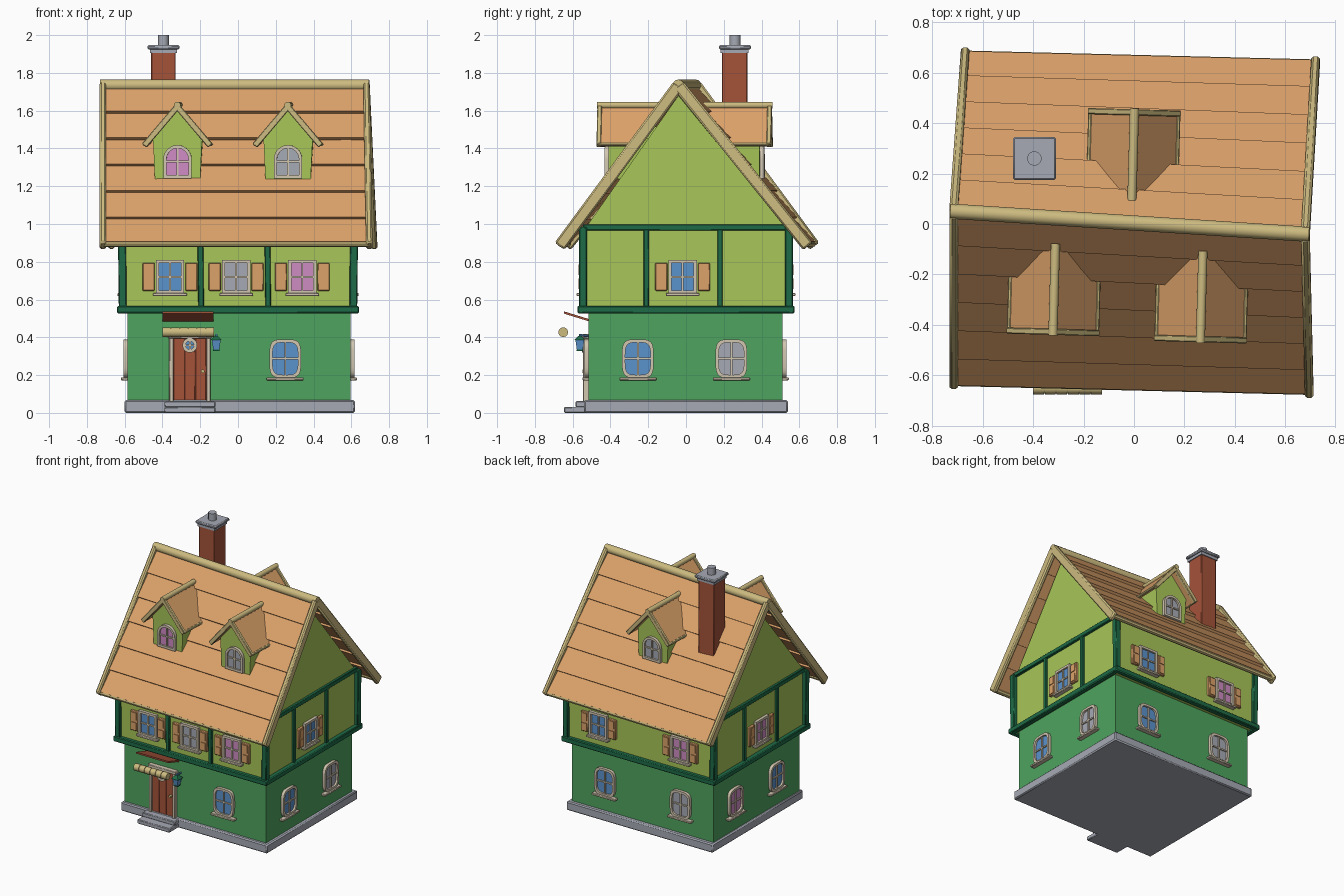
import bpy, bmesh
from math import pi, cos, sin, radians, copysign
from mathutils import Vector, Matrix

if "Cube" in bpy.data.objects:
    bpy.data.objects.remove(bpy.data.objects["Cube"])

made = []
IDENT = Matrix()


def paint(name, hexa):
    lin = []
    for i in (0, 2, 4):
        c = int(hexa[i:i + 2], 16) / 255
        lin.append(c / 12.92 if c < 0.04 else ((c + 0.055) / 1.055) ** 2.4)
    m = bpy.data.materials.new(name)
    m.use_nodes = True
    m.diffuse_color = (*lin, 1)
    m.node_tree.nodes["Principled BSDF"].inputs["Base Color"].default_value = (*lin, 1)
    return m


ORANGE = paint("roof orange", "DCA26A")
LIME = paint("lime plaster", "A8C658")
GREEN = paint("green plaster", "4EA45E")
TIMBER = paint("dark green timber", "1E6B47")
TAN = paint("tan wood", "CDBB80")
RED = paint("brick red", "A5533A")
STONE = paint("grey stone", "A6AAB4")
BLUE = paint("blue glass", "5B93CC")
PINK = paint("pink glass", "CF8CC4")
CREAM = paint("cream trim", "D2C6B0")


# ---- helpers ----
def add(name, bm, mat, M=IDENT, bevel=0):
    bmesh.ops.transform(bm, matrix=M, verts=bm.verts)
    bmesh.ops.recalc_face_normals(bm, faces=bm.faces)
    me = bpy.data.meshes.new(name)
    bm.to_mesh(me)
    bm.free()
    me.materials.append(mat)
    ob = bpy.data.objects.new(name, me)
    bpy.context.collection.objects.link(ob)
    if bevel:
        mod = ob.modifiers.new("bevel", "BEVEL")
        mod.width, mod.segments = bevel, 1
    made.append(ob)
    return ob


def loft(name, low, high, mat, M=IDENT, bevel=0):
    bm = bmesh.new()
    a = [bm.verts.new(p) for p in low]
    b = [bm.verts.new(p) for p in high]
    n = len(a)
    bm.faces.new(a)
    bm.faces.new(b[::-1])
    for i in range(n):
        j = (i + 1) % n
        bm.faces.new((a[i], a[j], b[j], b[i]))
    return add(name, bm, mat, M, bevel)


def prism(name, pts, off, mat, M=IDENT):
    return loft(name, pts, [Vector(p) + Vector(off) for p in pts], mat, M)


def box(name, lo, hi, mat, M=IDENT, bevel=0):
    (x0, y0, z0), (x1, y1, z1) = lo, hi
    ring = [(x0, y0), (x1, y0), (x1, y1), (x0, y1)]
    return loft(name, [(*p, z0) for p in ring], [(*p, z1) for p in ring], mat, M, bevel)


def beam(name, a, b, r, mat, M=IDENT, sides=12, hint=(1, 0, 0), r2=None, bevel=0):
    # bar from a to b; r is the half width along hint, r2 across it
    a, b = Vector(a), Vector(b)
    d = (b - a).normalized()
    x = Vector(hint)
    x = (x - d * x.dot(d)).normalized()
    y = d.cross(x) * (r2 or r)
    x = x * r
    if sides == 4:
        ring = [x + y, y - x, -x - y, x - y]
    else:
        ring = [x * cos(2 * pi * i / sides) + y * sin(2 * pi * i / sides) for i in range(sides)]
    return loft(name, [a + p for p in ring], [b + p for p in ring], mat, M, bevel)


def place(x, y, z, turn=0):
    # local -y is the outward side
    return Matrix.Translation((x, y, z)) @ Matrix.Rotation(radians(turn), 4, "Z")


def outline(kind, w, h):
    if kind == "square":
        return [(-w, -h), (w, -h), (w, h), (-w, h)]
    if kind == "arch":
        arc = [(w * cos(pi * i / 12), h - w + w * sin(pi * i / 12)) for i in range(13)]
        return [(-w, -h), (w, -h)] + arc
    e = 1 if kind == "round" else 0.5
    pts = []
    for i in range(32):
        c, s = cos(2 * pi * i / 32), sin(2 * pi * i / 32)
        pts.append((copysign(abs(c) ** e, c) * w, copysign(abs(s) ** e, s) * h))
    return pts


def window(name, M, kind, w, h, glass, sill=True, shutters=False):
    w, h, t = w / 2, h / 2, 0.017
    outer, inner = outline(kind, w, h), outline(kind, w - t, h - t)
    bm = bmesh.new()
    loops = [[bm.verts.new((u, y, v)) for u, v in shape]
             for shape, y in ((outer, 0.01), (outer, -0.022), (inner, -0.022), (inner, 0.01))]
    n = len(outer)
    for k in range(4):
        for i in range(n):
            j, p, q = (i + 1) % n, loops[k], loops[(k + 1) % 4]
            bm.faces.new((p[i], p[j], q[j], q[i]))
    add(name + "_frame", bm, CREAM, M)
    prism(name + "_glass", [(u, 0.001, v) for u, v in inner], (0, -0.009, 0), glass, M)
    b = 0.005
    box(name + "_upright_bar", (-b, -0.016, t - h), (b, 0, h - t), CREAM, M)
    box(name + "_cross_bar", (t - w, -0.016, -b), (w - t, 0, b), CREAM, M)
    if sill:
        box(name + "_sill", (-w - 0.014, -0.034, -h - 0.012), (w + 0.014, 0.01, -h + 0.004), CREAM, M, 0.003)
    if shutters:
        for s in (-1, 1):
            x0, x1 = sorted((s * (w + 0.006), s * (w + 0.07)))
            box(name + "_shutter", (x0, -0.018, -0.074), (x1, 0.005, 0.074), ORANGE, M, 0.004)
            for z in (-0.037, 0.037):
                box(name + "_shutter_panel", (x0 + 0.012, -0.023, z - 0.028),
                    (x1 - 0.012, -0.01, z + 0.028), ORANGE, M)


# ---- base, steps and storeys ----
box("stone_base", (-0.6, -0.54, 0), (0.62, 0.54, 0.067), STONE, bevel=0.008)
box("lower_step", (-0.39, -0.645, 0), (-0.12, -0.5, 0.032), STONE, bevel=0.005)
box("upper_step", (-0.39, -0.585, 0.03), (-0.12, -0.5, 0.062), STONE, bevel=0.005)
box("lower_walls", (-0.585, -0.515, 0.06), (0.595, 0.51, 0.55), GREEN)
box("upper_walls", (-0.605, -0.545, 0.535), (0.605, 0.545, 0.975), LIME)
loft("gable_walls", [(-0.605, -0.535, 0.975), (-0.605, 0.535, 0.975), (-0.605, 0.045, 1.68)],
     [(0.605, -0.535, 0.975), (0.605, 0.535, 0.975), (0.605, -0.04, 1.68)], LIME)

# ---- timber frame ----
for s in (-1, 1):
    beam("long_sill_beam", (-0.64, s * 0.555, 0.547), (0.64, s * 0.555, 0.547), 0.02, TIMBER,
         sides=4, hint=(0, 0, 1), bevel=0.006)
    beam("side_sill_beam", (s * 0.62, -0.575, 0.547), (s * 0.62, 0.575, 0.547), 0.02, TIMBER,
         sides=4, hint=(0, 0, 1), bevel=0.006)
    beam("gable_tie_beam", (s * 0.608, -0.545, 0.982), (s * 0.608, 0.54, 0.982), 0.016, TIMBER,
         sides=4, hint=(0, 0, 1), bevel=0.004)
    for y in (-0.545, 0.545):
        beam("corner_post", (s * 0.61, y, 0.55), (s * 0.615, y, 0.985), 0.021, TIMBER, sides=4, bevel=0.005)
    for y in (-0.21, 0.18):
        beam("gable_post", (s * 0.608, y, 0.55), (s * 0.608, y, 0.98), 0.014, TIMBER, sides=4, bevel=0.004)
for x in (-0.195, 0.16):
    beam("front_post", (x, -0.548, 0.55), (x - 0.005, -0.548, 0.96), 0.015, TIMBER, sides=4, bevel=0.004)

# ---- main roof, two slopes of overlapping boards ----
ridge = Vector((-0.715, 0.05, 1.735)), Vector((0.68, -0.04, 1.735))
eaves = {"front": (Vector((-0.715, -0.625, 0.895)), Vector((0.695, -0.66, 0.895))),
         "back": (Vector((-0.67, 0.67, 0.895)), Vector((0.72, 0.635, 0.895)))}
for side, eave in eaves.items():
    up = (ridge[1] - ridge[0]).cross(ridge[0] - eave[0]).normalized()
    if up.z < 0:
        up = -up
    rows = 6
    for i in range(rows):
        v0, v1 = i / rows, min((i + 1) / rows + 0.012, 1)
        t = [r.lerp(e, v0) for r, e in zip(ridge, eave)]
        b = [r.lerp(e, v1) for r, e in zip(ridge, eave)]
        loft(side + "_roof_board",
             [t[0] - up * 0.02, t[1] - up * 0.02, b[1] - up * 0.006, b[0] - up * 0.006],
             [t[0], t[1], b[1] + up * 0.02, b[0] + up * 0.02], ORANGE)
    for r, e in zip(ridge, eave):
        beam(side + "_rake_beam", r, e + (e - r) * 0.015, 0.017, TAN, sides=4, r2=0.032, bevel=0.009)
    beam(side + "_eave_beam", eave[0], eave[1], 0.018, TAN, hint=(0, 0, 1), sides=8)
over = (ridge[1] - ridge[0]) * 0.01
beam("ridge_beam", ridge[0] - over, ridge[1] + over, 0.03, TAN, hint=(0, 0, 1))


# ---- dormers ----
def dormer(M, glass):
    wall = [(-0.12, 0, 0), (0.12, 0, 0), (0.13, 0, 0.215), (0, 0, 0.362), (-0.13, 0, 0.215)]
    prism("dormer_wall", wall, (0, 0.25, 0), LIME, M)
    window("dormer_window", M @ Matrix.Translation((0, 0, 0.093)), "arch", 0.15, 0.176, glass, sill=False)
    f, top = -0.05, 0.392
    for s in (-1, 1):
        prism("dormer_roof", [(0, f, top), (0, 0.31, top), (s * 0.175, 0.16, 0.187), (s * 0.175, f, 0.187)],
              (-s * 0.015, 0, -0.013), ORANGE, M)
        beam("dormer_rake_beam", (0, f, top - 0.008), (s * 0.175, f, 0.178), 0.012, TAN, M,
             sides=4, hint=(0, 1, 0), r2=0.016, bevel=0.004)
        beam("dormer_eave_beam", (s * 0.173, f, 0.185), (s * 0.173, 0.17, 0.185), 0.01, TAN, M, sides=8)
    beam("dormer_ridge_beam", (0, f - 0.015, top), (0, 0.3, top), 0.018, TAN, M)


dormer(place(-0.32, -0.378, 1.237, -1.6), PINK)
dormer(place(0.265, -0.407, 1.237, -1.6), STONE)
dormer(place(0, 0.393, 1.237, 178.4), STONE)

# ---- chimney ----
box("chimney_stack", (-0.46, 0.19, 1.3), (-0.33, 0.325, 1.915), RED, bevel=0.004)
box("chimney_cap", (-0.48, 0.175, 1.925), (-0.31, 0.345, 1.947), STONE, place(0, 0, 0), 0.006)
box("chimney_collar", (-0.467, 0.183, 1.905), (-0.323, 0.332, 1.93), STONE)
beam("chimney_pot", (-0.395, 0.26, 1.94), (-0.395, 0.26, 2.0), 0.029, STONE)

# ---- windows on the lower storey ----
for x, y, turn, glass in ((0.25, -0.515, 0, BLUE), (0.595, -0.255, 90, BLUE), (0.595, 0.24, 90, STONE),
                          (0.31, 0.51, 180, BLUE), (-0.32, 0.51, 180, STONE),
                          (-0.585, 0.26, -90, PINK), (-0.585, -0.23, -90, BLUE)):
    window("lower_window", place(x, y, 0.287, turn), "soft", 0.168, 0.205, glass)

# ---- windows on the upper storey ----
for x, y, turn, glass in ((-0.36, -0.545, 0, BLUE), (-0.01, -0.545, 0, STONE), (0.34, -0.545, 0, PINK),
                          (0.605, -0.018, 90, BLUE), (-0.605, -0.018, -90, PINK),
                          (0.34, 0.545, 180, BLUE), (-0.34, 0.545, 180, PINK)):
    window("upper_window", place(x, y, 0.72, turn), "square", 0.15, 0.18, glass, shutters=True)

# ---- door ----
door = place(-0.255, -0.515, 0)
for s in (-1, 1):
    box("door_jamb", (s * 0.098 - 0.011, -0.03, 0.06), (s * 0.098 + 0.011, 0.01, 0.4), CREAM, door, 0.003)
box("door_lintel", (-0.115, -0.034, 0.395), (0.115, 0.01, 0.417), CREAM, door, 0.003)
for i in range(3):
    x = (i - 1) * 0.058
    box("door_plank", (x - 0.028, -0.016, 0.065), (x + 0.028, 0.01, 0.397), RED, door, 0.002)
box("door_backing", (-0.09, -0.012, 0.065), (0.09, 0.01, 0.397), RED, door)
window("door_window", door @ Matrix.Translation((0, -0.014, 0.358)), "round", 0.078, 0.078, BLUE, sill=False)
beam("door_knob", (0.068, -0.034, 0.22), (0.068, -0.01, 0.22), 0.01, TAN, door)

# ---- awning and rolled canvas ----
prism("awning_board", [(-0.4, -0.505, 0.482), (-0.13, -0.505, 0.482), (-0.13, -0.645, 0.525), (-0.4, -0.645, 0.525)],
      (0, 0, 0.012), RED)
for i in range(6):
    x = -0.4 + i * 0.046
    beam("canvas_roll", (x, -0.65, 0.427), (x + 0.043, -0.65, 0.427), 0.026, TAN, hint=(0, 0, 1))
beam("canvas_roll_core", (-0.4, -0.65, 0.427), (-0.13, -0.65, 0.427), 0.022, TAN, hint=(0, 0, 1))

# ---- lamp ----
lamp = place(-0.115, -0.562, 0)
beam("lamp_bracket", (0, 0.06, 0.405), (0, -0.005, 0.412), 0.006, BLUE, lamp, sides=8)
for name, r0, z0, r1, z1, mat in (("lamp_body", 0.016, 0.335, 0.023, 0.385, BLUE),
                                  ("lamp_roof", 0.03, 0.385, 0.008, 0.408, TIMBER),
                                  ("lamp_foot", 0.018, 0.328, 0.018, 0.336, TIMBER)):
    low, high = ([(u, v, z) for u, v in outline("square", r, r)] for r, z in ((r0, z0), (r1, z1)))
    loft(name, list(low), list(high), mat, lamp)

# ---- shading ----
for ob in made:
    ob.select_set(True)
bpy.context.view_layer.objects.active = made[0]
bpy.ops.object.shade_smooth_by_angle(angle=radians(35))
